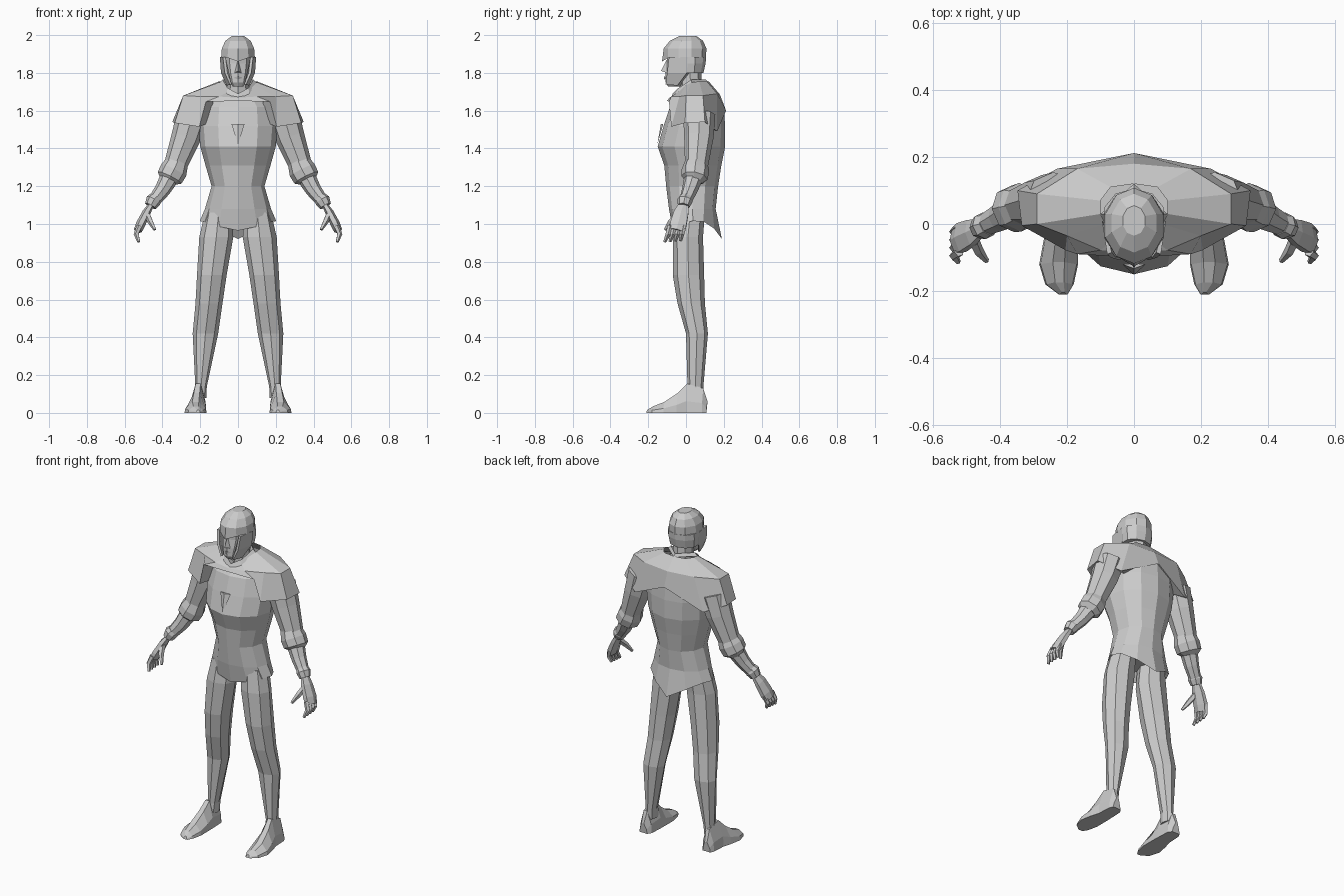
import bpy, bmesh, math
from mathutils import Vector

grey = bpy.data.materials.new("light_grey")
grey.diffuse_color = (0.6, 0.6, 0.6, 1)


def make(name, verts, faces, mirror=False, weld=False):
    me = bpy.data.meshes.new(name)
    me.from_pydata([tuple(v) for v in verts], [], faces)
    bm = bmesh.new()
    bm.from_mesh(me)
    bmesh.ops.remove_doubles(bm, verts=bm.verts, dist=1e-5)
    bmesh.ops.recalc_face_normals(bm, faces=bm.faces)
    bm.to_mesh(me)
    bm.free()
    me.materials.append(grey)
    ob = bpy.data.objects.new(name, me)
    bpy.context.collection.objects.link(ob)
    if mirror:
        mod = ob.modifiers.new("mirror", 'MIRROR')
        mod.use_clip = weld
        mod.use_mirror_merge = weld
    return ob


def loft(name, rings, closed=True, caps=True, mirror=False, weld=False):
    """Skin a list of equally long point rings."""
    n = len(rings[0])
    verts = [p for r in rings for p in r]
    faces = []
    for i in range(len(rings) - 1):
        for j in range(n if closed else n - 1):
            k = (j + 1) % n
            faces.append((i*n + j, i*n + k, (i+1)*n + k, (i+1)*n + j))
    if caps:
        faces += [tuple(range(n)), tuple(range(len(verts) - n, len(verts)))]
    return make(name, verts, faces, mirror, weld)


def oval(z, x0, x1, y0, y1, n):
    """Level oval ring with one corner pointing to the front."""
    pts = []
    for i in range(n):
        a = -math.pi / 2 + 2 * math.pi * i / n
        pts.append(Vector(((x0+x1)/2 + (x1-x0)/2 * math.cos(a),
                           (y0+y1)/2 + (y1-y0)/2 * math.sin(a), z)))
    return pts


def tube(name, path, n=6, flat=1.0):
    """Mirrored limb along (x, y, z, radius); flat narrows it sideways."""
    pts = [Vector(p[:3]) for p in path]
    rings = []
    for i, p in enumerate(pts):
        d = (pts[min(i+1, len(pts)-1)] - pts[max(i-1, 0)]).normalized()
        u = d.cross(Vector((0, 1, 0))).normalized()
        v = d.cross(u)
        r = path[i][3]
        rings.append([p + u*r*flat*math.cos(2*math.pi*j/n)
                      + v*r*math.sin(2*math.pi*j/n) for j in range(n)])
    return loft(name, rings, mirror=True)


# Tunic: level rings (z, half width, front y, back y), hem dips front and back
body = [(1.66, .16, -.05, .17), (1.62, .20, -.085, .20), (1.52, .21, -.118, .207),
        (1.41, .20, -.15, .207), (1.31, .172, -.115, .187), (1.20, .14, -.105, .17),
        (1.08, .175, -.09, .157)]
rings = [oval(z, -w, w, f, b, 12) for z, w, f, b in body]
hem = oval(1.015, -.203, .203, -.07, .145, 12)
inner = oval(1.04, -.17, .17, -.05, .12, 12)
for p in hem:
    t = (p.y - .0375) / .1075
    if t > 0:
        p.z -= .095 * t**6
        p.y += .045 * t**6
    else:
        p.z -= .05 * t**4
loft("tunic", rings + [hem, inner])

# Chest pleat: shallow wedge down the middle
make("chest_pleat", [(-.035, -.12, 1.53), (.035, -.12, 1.53), (0, -.152, 1.42),
                     (0, -.133, 1.53)],
     [(0, 3, 2), (3, 1, 2), (0, 1, 3), (0, 2, 1)])

# Shoulder cape: half rings from front centre to back centre
neck = [(0, -.06, 1.68), (.05, -.04, 1.70), (.085, 0, 1.735), (.1, .03, 1.75),
        (.1, .07, 1.755), (.07, .11, 1.755), (0, .12, 1.755)]
mid = [(0, -.088, 1.668), (.1, -.078, 1.675), (.2, -.035, 1.675), (.29, 0, 1.68),
       (.29, .09, 1.68), (.17, .165, 1.69), (0, .18, 1.685)]
edge = [(0, -.1, 1.652), (.17, -.09, 1.647), (.205, -.078, 1.515), (.335, -.005, 1.535),
        (.348, .10, 1.54), (.23, .165, 1.49), (0, .212, 1.60)]
under = [(x*.75, .06 + (y-.06)*.6, z + .02) for x, y, z in edge]
loft("shoulder_cape", [neck, mid, edge, under], closed=False, caps=False,
     mirror=True, weld=True)

# Neck and standing collar
loft("neck", [oval(z, -w, w, f, b, 8) for z, w, f, b in
              [(1.64, .075, -.03, .10), (1.72, .058, -.035, .085), (1.82, .055, -.04, .08)]])
loft("collar", [[(0, -.085, 1.655), (.06, -.055, 1.69), (.1, .03, 1.745), (0, .12, 1.75)],
                [(0, -.07, 1.69), (.055, -.04, 1.72), (.082, .03, 1.765), (0, .105, 1.765)],
                [(0, -.03, 1.68), (.045, -.02, 1.70), (.06, .03, 1.73), (0, .09, 1.74)]],
     closed=False, caps=False, mirror=True, weld=True)

# Head: face core, nose, helmet dome, cheek guards
loft("face", [oval(z, -w, w, f, b, 10) for z, w, f, b in
              [(1.728, .028, -.095, -.03), (1.75, .05, -.108, .0), (1.80, .066, -.108, .06),
               (1.85, .075, -.1, .08), (1.90, .075, -.1, .08)]])
make("nose", [(0, -.102, 1.87), (0, -.132, 1.81), (-.018, -.1, 1.80), (.018, -.1, 1.80)],
     [(0, 2, 1), (0, 1, 3), (1, 2, 3), (0, 3, 2)])
make("lips", [(-.026, -.095, 1.775), (0, -.118, 1.782), (.026, -.095, 1.775),
              (0, -.116, 1.765)], [(0, 1, 3), (1, 2, 3), (0, 2, 1), (0, 3, 2)])
dome = [oval(z, -w, w, f, b, 10) for z, w, f, b in
        [(1.88, .094, -.115, .106), (1.93, .09, -.118, .108), (1.97, .07, -.085, .09),
         (1.995, .035, -.035, .055)]]
for p in dome[0]:                      # brow comes to a low peak over the nose
    if p.y < -.11:
        p.z -= .02
        p.y -= .012
loft("helmet_dome", dome)
back = [oval(z, -w, w, f, b, 10) for z, w, f, b in
        [(1.80, .086, -.05, .092), (1.85, .094, -.06, .104), (1.885, .094, -.06, .106)]]
loft("helmet_back", back)
make("cheek_guard",
     [(.088, -.01, 1.885), (.066, -.085, 1.885), (.056, -.098, 1.80), (.034, -.102, 1.74),
      (.05, -.045, 1.735), (.082, 0, 1.80),
      (.096, .01, 1.885), (.08, -.09, 1.885), (.07, -.1, 1.80), (.042, -.108, 1.738),
      (.06, -.045, 1.733), (.09, .005, 1.80)],
     [(0, 1, 2, 3, 4, 5), (6, 7, 8, 11), (8, 9, 10, 11)]
     + [(i, (i+1) % 6, (i+1) % 6 + 6, i + 6) for i in range(6)], mirror=True)

# Arms: sleeve, flared cuff, forearm with glove band
tube("upper_arm", [(.24, .07, 1.58, .085), (.275, .068, 1.46, .078), (.335, .055, 1.30, .06)], 8)
tube("sleeve_cuff", [(.318, .055, 1.335, .058), (.34, .05, 1.285, .073),
                     (.362, .045, 1.245, .07), (.37, .04, 1.225, .045)], 8)
tube("forearm", [(.355, .045, 1.26, .052), (.40, .02, 1.18, .042), (.45, -.005, 1.115, .033)], 8)
tube("wrist_band", [(.435, 0, 1.14, .034), (.447, -.005, 1.125, .041),
                    (.463, -.012, 1.095, .032)], 8)

# Hands: palm, four fingers and thumb
tube("palm", [(.455, -.008, 1.11, .028), (.485, -.025, 1.06, .044),
              (.515, -.04, 1.0, .05), (.53, -.05, .965, .044)], 6, .5)
for i in range(4):
    y = -.083 + .024 * i
    tube("finger_%d" % (i + 1),
         [(.522, y, .99, .015), (.538, y - .012, .945, .014),
          (.525, y - .03 + .004*i, .905 + .002*i, .008)], 5)
tube("thumb", [(.485, -.035, 1.06, .018), (.465, -.08, 1.015, .016), (.44, -.11, .97, .008)], 5)

# Legs: level rings (z, inner x, outer x, front y, back y)
leg = [(1.06, .03, .175, -.055, .10), (.93, .025, .205, -.07, .09), (.73, .06, .217, -.07, .096),
       (.58, .082, .225, -.045, .10), (.42, .105, .24, .0, .116), (.14, .165, .226, .008, .092),
       (.08, .168, .235, .0, .09)]
loft("leg", [oval(z, a, b, f, k, 8) for z, a, b, f, k in leg], mirror=True)

# Shoes: upright sections from heel to toe (y, inner x, outer x, height)
shoe = [(.108, .188, .24, .06), (.085, .172, .25, .13), (.0, .168, .255, .155),
        (-.05, .167, .27, .105), (-.12, .167, .283, .058), (-.18, .18, .265, .035),
        (-.21, .198, .225, .016)]
loft("shoe", [[(a, y, 0), (b, y, 0), (b - .004, y, h*.4), (a*.35 + b*.65, y + .006, h),
               (a*.65 + b*.35, y + .006, h), (a + .004, y, h*.4)]
              for y, a, b, h in shoe], mirror=True)
